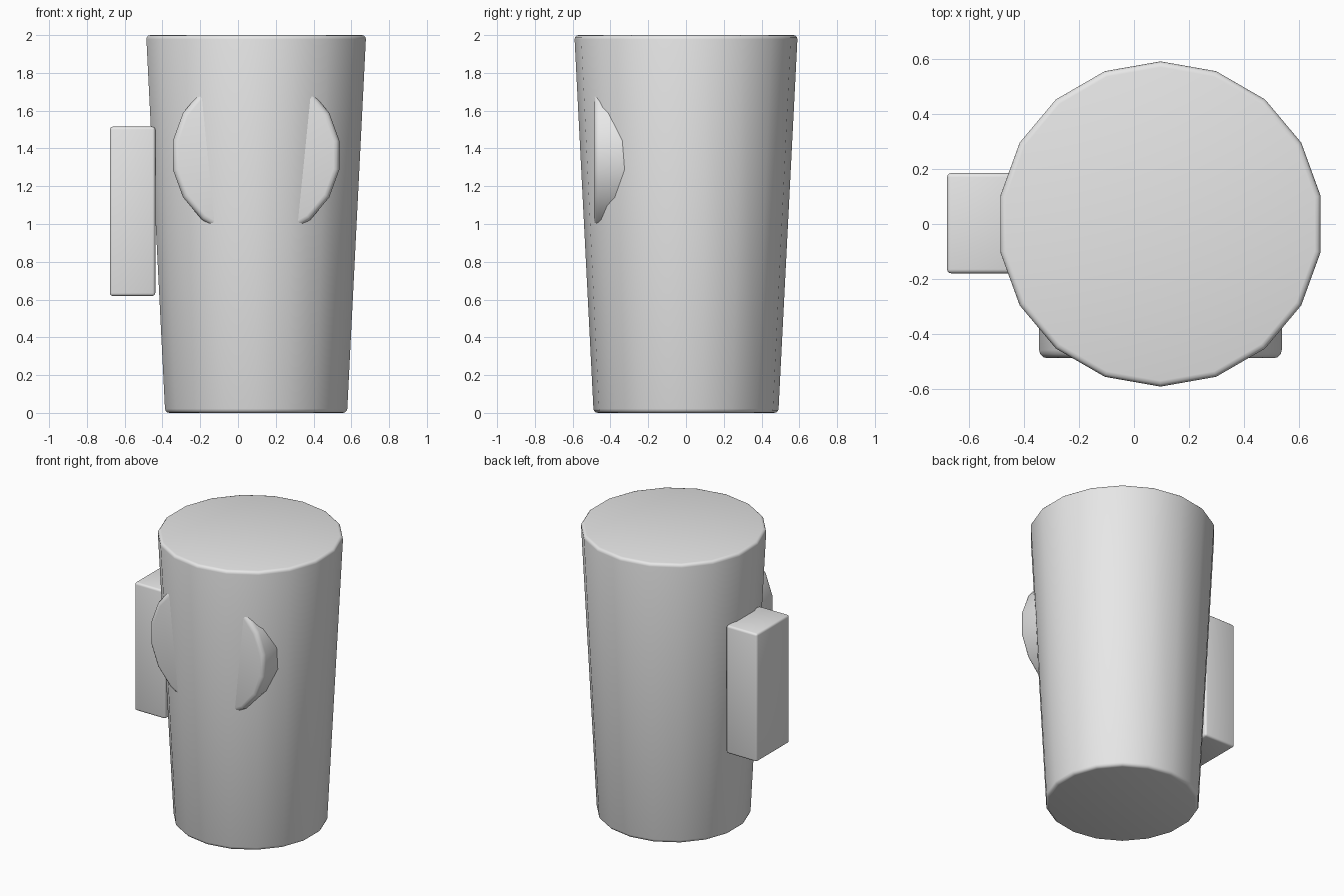
import bpy
import math

cube = bpy.data.objects.get("Cube")
if cube:
    bpy.data.objects.remove(cube, do_unlink=True)

CENTRE_X = 0.096
SIDES = 18

grey = bpy.data.materials.new("plain_grey")
grey.use_nodes = True
colour = (0.8, 0.8, 0.8, 1)
grey.diffuse_color = colour
grey.node_tree.nodes["Principled BSDF"].inputs["Base Color"].default_value = colour


def finish(name, bevel):
    """Name the active part, round its edges and shade it smooth."""
    part = bpy.context.object
    part.name = name
    part.data.materials.append(grey)
    bpy.ops.object.transform_apply(location=False, rotation=True, scale=True)
    mod = part.modifiers.new("rounded_edges", "BEVEL")
    mod.width = bevel
    mod.segments = 3
    mod.limit_method = "ANGLE"
    mod.angle_limit = math.radians(40)
    bpy.ops.object.modifier_apply(modifier=mod.name)
    bpy.ops.object.shade_smooth_by_angle(angle=math.radians(35))
    return part


# Tapered body
bpy.ops.mesh.primitive_cone_add(vertices=SIDES, radius1=0.489, radius2=0.591,
                                depth=2, location=(CENTRE_X, 0, 1))
finish("tapered_body", 0.022)

# Round disc sunk into the front of the body
bpy.ops.mesh.primitive_cylinder_add(vertices=SIDES, radius=0.447, depth=0.34,
                                    location=(CENTRE_X, -0.317, 1.365),
                                    rotation=(math.pi / 2, 0, 0))
finish("front_disc", 0.03)

# Box on the right side
bpy.ops.mesh.primitive_cube_add(size=1, location=(-0.558, 0.003, 1.067))
bpy.context.object.scale = (0.24, 0.364, 0.896)
finish("side_box", 0.015)
